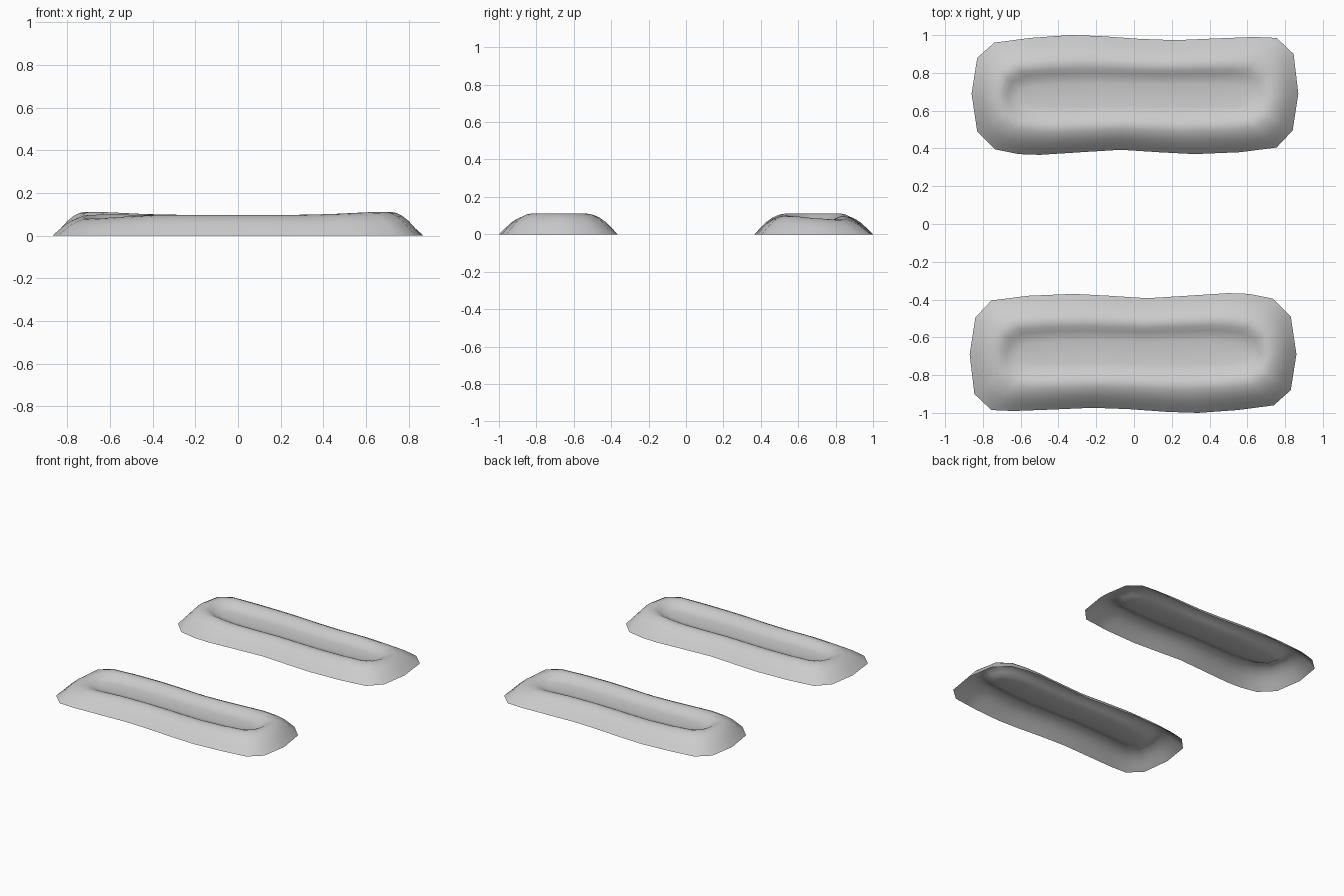
import bpy, bmesh, math
from mathutils import Vector

cube = bpy.data.objects.get("Cube")
if cube:
    bpy.data.objects.remove(cube)

mat = bpy.data.materials.new("light_grey")
mat.use_nodes = True
grey = (0.6, 0.6, 0.6, 1)
mat.diffuse_color = grey
mat.node_tree.nodes["Principled BSDF"].inputs["Base Color"].default_value = grey

# Wavy footprint: rear and front edges listed left to right, plus the end points
REAR = [(-.83, .88), (-.74, .96), (-.55, .985), (-.34, 1), (-.18, .995), (.03, .98),
        (.22, .973), (.45, .983), (.64, .99), (.755, .985), (.845, .9)]
FRONT = [(-.83, .49), (-.735, .395), (-.61, .37), (-.5, .366), (-.28, .38), (-.07, .393),
         (.13, .38), (.32, .37), (.56, .38), (.755, .405), (.84, .495)]
LEFT, RIGHT = (-.86, .69), (.87, .69)
CENTRE = Vector((0, .68))

# Cross-section as (inset from the edge, height)
SECTION = [(0, 0), (.03, .035), (.06, .068), (.09, .092), (.12, .107), (.145, .112),
           (.17, .105), (.195, .09), (.22, .077), (.25, .07)]


def smooth(a, b, t):
    t = min(max((t - a) / (b - a), 0), 1)
    return t * t * (3 - 2 * t)


def rim_scale(x, y):
    """Left end stands high; the rear right corner sags."""
    scale = 1 - .13 * smooth(-.7, -.3, x) + .03 * smooth(.4, .7, x)
    return scale - .2 * smooth(.35, .75, x) * smooth(.5, .8, y)


def make_pad(name, turn):
    bm = bmesh.new()
    outline = [LEFT] + REAR + [RIGHT] + FRONT[::-1]
    count, n = len(outline), len(REAR)
    rings = []
    for inset, height in SECTION:
        ring = []
        for p in outline:
            d = Vector(p) - CENTRE
            x = d.x * (1 - inset / .87)
            y = CENTRE.y + d.y * (1 - inset / .31)
            ring.append(bm.verts.new((x, y, height * rim_scale(x, y))))
        rings.append(ring)
    # Sloping sides, rounded rim and inner walls
    for outer, inner in zip(rings, rings[1:]):
        for i in range(count):
            j = (i + 1) % count
            bm.faces.new((outer[i], inner[i], inner[j], outer[j]))
    # Sunken floor strip closing the innermost ring
    last = rings[-1]
    rear, front = last[1:n + 1], last[:n + 1:-1]
    for i in range(n - 1):
        bm.faces.new((rear[i], front[i], front[i + 1], rear[i + 1]))
    bm.faces.new((last[0], front[0], rear[0]))
    bm.faces.new((last[n + 1], rear[-1], front[-1]))
    bmesh.ops.recalc_face_normals(bm, faces=bm.faces)
    if sum(f.normal.z for f in bm.faces) < 0:
        bmesh.ops.reverse_faces(bm, faces=bm.faces)
    for f in bm.faces:
        f.smooth = True
    # The second pad is the first one turned half way round
    for v in bm.verts:
        v.co.x, v.co.y = v.co.x * turn, v.co.y * turn
    mesh = bpy.data.meshes.new(name)
    bm.to_mesh(mesh)
    bm.free()
    mesh.materials.append(mat)
    bpy.context.collection.objects.link(bpy.data.objects.new(name, mesh))


make_pad("rear_pad", 1)
make_pad("front_pad", -1)
